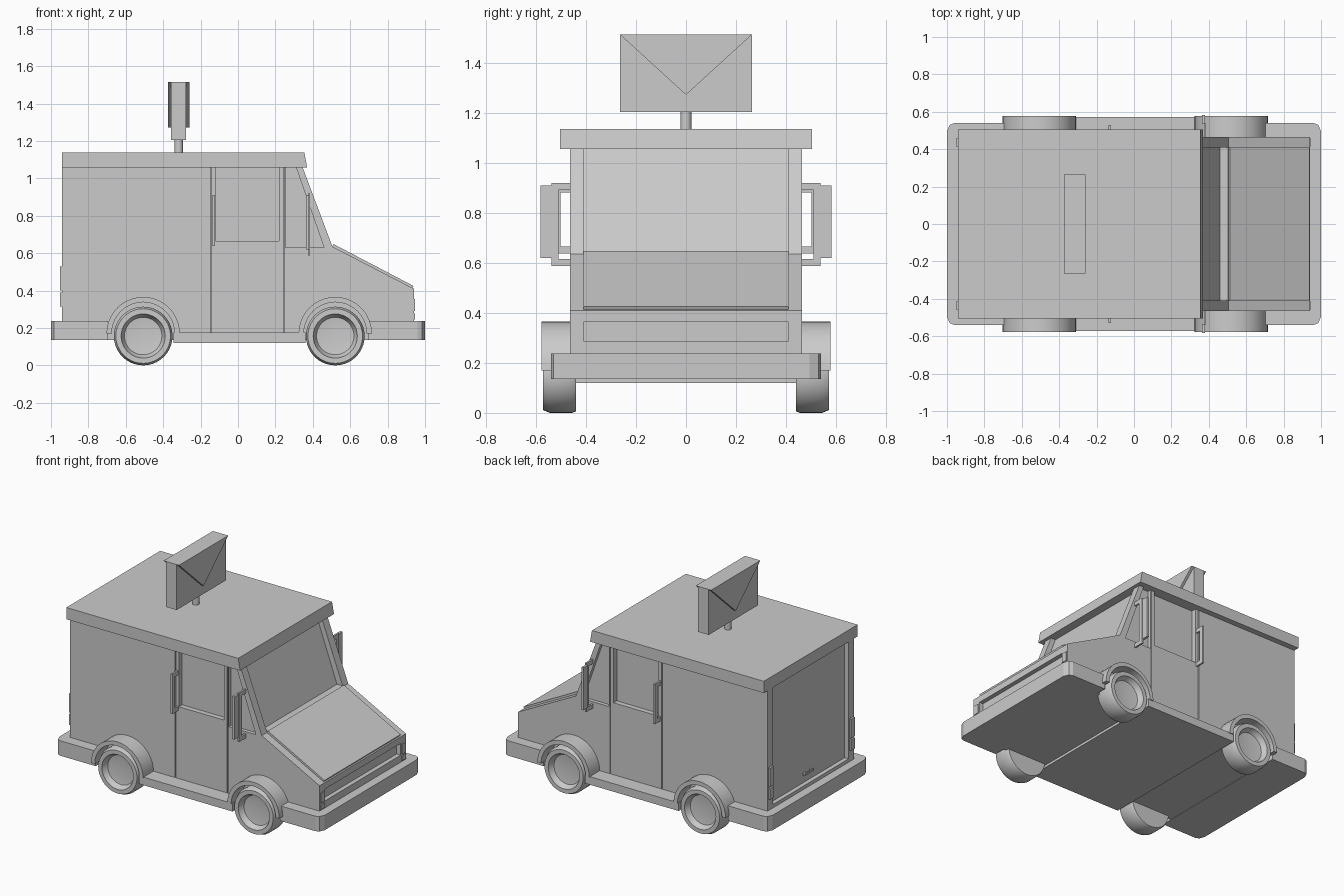
import bpy, bmesh
from math import sin, cos, pi, radians

if "Cube" in bpy.data.objects:
    bpy.data.objects.remove(bpy.data.objects["Cube"])


def prism(name, pts, axis, a, b):
    """Extrude a 2D outline along an axis: y uses (x,z), z uses (x,y), x uses (y,z)."""
    def place(p, t):
        return {'x': (t, p[0], p[1]), 'y': (p[0], t, p[1]), 'z': (p[0], p[1], t)}[axis]
    bm = bmesh.new()
    lo = [bm.verts.new(place(p, a)) for p in pts]
    hi = [bm.verts.new(place(p, b)) for p in pts]
    bm.faces.new(lo)
    bm.faces.new(hi)
    n = len(pts)
    for i in range(n):
        bm.faces.new((lo[i], lo[(i + 1) % n], hi[(i + 1) % n], hi[i]))
    bmesh.ops.recalc_face_normals(bm, faces=bm.faces)
    me = bpy.data.meshes.new(name)
    bm.to_mesh(me)
    bm.free()
    ob = bpy.data.objects.new(name, me)
    bpy.context.collection.objects.link(ob)
    return ob


def box(name, x0, x1, y0, y1, z0, z1):
    return prism(name, [(x0, z0), (x1, z0), (x1, z1), (x0, z1)], 'y', y0, y1)


def activate(ob):
    bpy.ops.object.select_all(action='DESELECT')
    ob.select_set(True)
    bpy.context.view_layer.objects.active = ob


def cut(ob, cutter):
    m = ob.modifiers.new("cut", 'BOOLEAN')
    m.operation, m.solver, m.object = 'DIFFERENCE', 'EXACT', cutter
    activate(ob)
    bpy.ops.object.modifier_apply(modifier=m.name)
    bpy.data.objects.remove(cutter)


def smooth(ob):
    activate(ob)
    bpy.ops.object.shade_smooth_by_angle(angle=radians(30))


def lathe(name, prof, x, z, s, n=40):
    """Spin a (radius, y) profile around a y-parallel axle."""
    bm = bmesh.new()
    rings = [[bm.verts.new((x + r * cos(2 * pi * i / n), s * y, z + r * sin(2 * pi * i / n)))
              for i in range(n)] for r, y in prof]
    bm.faces.new(rings[0])
    bm.faces.new(rings[-1])
    for p, q in zip(rings, rings[1:]):
        for i in range(n):
            bm.faces.new((p[i], p[(i + 1) % n], q[(i + 1) % n], q[i]))
    bmesh.ops.recalc_face_normals(bm, faces=bm.faces)
    me = bpy.data.meshes.new(name)
    bm.to_mesh(me)
    bm.free()
    ob = bpy.data.objects.new(name, me)
    bpy.context.collection.objects.link(ob)
    smooth(ob)
    return ob


# Body shell with recessed windows, rear door and grille
W = 0.465
body = prism("body", [(-0.94, 0.137), (0.94, 0.137), (0.94, 0.41), (0.505, 0.635),
                      (0.345, 1.06), (-0.94, 1.06)], 'y', -W, W)
cut(body, prism("windshield_cut", [(0.302, 1.08), (0.46, 0.64), (0.6, 0.64), (0.6, 1.08)],
                'y', -0.408, 0.408))
cut(body, box("rear_door_cut", -1, -0.91, -0.408, 0.408, 0.26, 1.08))
cut(body, box("grille_cut", 0.91, 1, -0.408, 0.408, 0.285, 0.365))
for s in (1, -1):
    cut(body, box("door_window_cut", -0.12, 0.22, s * 0.43, s * 0.6, 0.665, 1.08))
    cut(body, prism("quarter_window_cut", [(0.254, 0.63), (0.46, 0.63), (0.303, 1.08), (0.254, 1.08)],
                    'y', s * 0.44, s * 0.6))
    for x in (-0.145, 0.246):
        cut(body, box("door_seam_cut", x - 0.003, x + 0.003, s * 0.455, s * 0.6, 0.17, 1.08))

# Roof and hood panel
prism("roof", [(-0.94, 1.057), (0.37, 1.057), (0.355, 1.137), (-0.94, 1.137)], 'y', -0.505, 0.505)
prism("hood", [(0.502, 0.633), (0.93, 0.408), (0.938, 0.425), (0.512, 0.648)], 'y', -0.41, 0.41)

# Bumpers with clipped corners, and the sill slab between the wheels
for s, n in ((1, "front_bumper"), (-1, "rear_bumper")):
    prism(n, [(s * x, y) for x, y in [(0.695, -0.54), (0.96, -0.54), (0.985, -0.53), (1.0, -0.495),
                                      (1.0, 0.495), (0.985, 0.53), (0.96, 0.54), (0.695, 0.54)]],
          'z', 0.135, 0.237)
box("sill", -0.345, 0.36, -0.572, 0.572, 0.12, 0.175)

# Wheels and fender arches
tyre = [(0.10, 0.44), (0.15, 0.44), (0.157, 0.455), (0.157, 0.545), (0.146, 0.572),
        (0.118, 0.572), (0.114, 0.558), (0.10, 0.535), (0.06, 0.53)]
N = 20
for s in (1, -1):
    for x, n in ((0.52, "front"), (-0.507, "rear")):
        lathe(n + "_wheel", tyre, x, 0.157, s)
        arc = [(x + r * cos(pi * k / N), 0.17 + r * sin(pi * k / N))
               for r, ks in ((0.196, range(N + 1)), (0.168, range(N, -1, -1))) for k in ks]
        smooth(prism(n + "_fender", arc, 'y', s * 0.46, s * 0.578))

    # Wing mirror on a bracket, and the door grab handle
    for n, x, z0, z1, y in (("mirror_bracket", 0.38, 0.588, 0.92, 0.538),
                            ("door_handle", -0.13, 0.638, 0.91, 0.53)):
        t = 0.028
        prism(n, [(s * a, b) for a, b in [(0.455, z0), (y, z0), (y, z1), (0.455, z1), (0.455, z1 - t),
                                          (y - t, z1 - t), (y - t, z0 + t), (0.455, z0 + t)]],
              'x', x - 0.006, x + 0.006)
    box("mirror", 0.364, 0.38, s * 0.535, s * 0.583, 0.62, 0.91)

    # Lamps
    for n, x0, x1, z0, z1 in (("headlight", 0.93, 0.946, 0.29, 0.355),
                              ("indicator", 0.93, 0.946, 0.245, 0.278),
                              ("tail_light", -0.953, -0.93, 0.40, 0.53),
                              ("reverse_light", -0.953, -0.93, 0.315, 0.39)):
        box(n, x0, x1, s * 0.415, s * 0.457, z0, z1)

# Rear door handle
box("rear_handle", -0.93, -0.922, -0.05, 0.05, 0.315, 0.327)
for y in (-0.035, 0.035):
    box("rear_handle_mount", -0.925, -0.905, y - 0.008, y + 0.008, 0.313, 0.329)

# Roof sign: post and envelope with a raised flap on both sides
c = -0.317
post = prism("sign_post", [(c + 0.022 * cos(2 * pi * i / 24), 0.022 * sin(2 * pi * i / 24))
                           for i in range(24)], 'z', 1.13, 1.21)
smooth(post)
box("envelope", c - 0.04, c + 0.04, -0.265, 0.265, 1.205, 1.515)
for s in (1, -1):
    prism("envelope_flap", [(-0.265, 1.515), (0, 1.273), (0.265, 1.515)], 'x', c + s * 0.035, c + s * 0.058)
